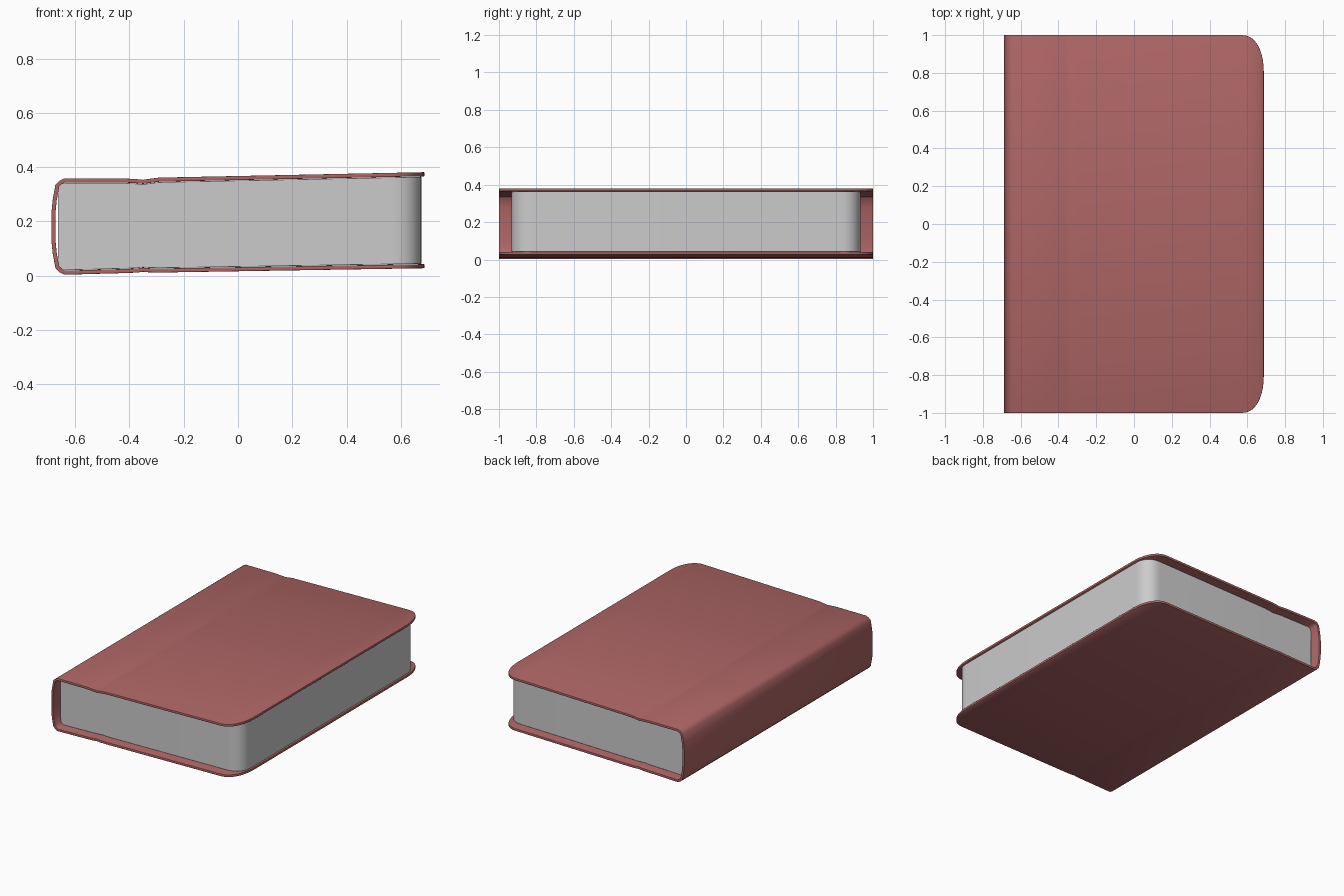
import bpy, bmesh, math

if "Cube" in bpy.data.objects:
    bpy.data.objects.remove(bpy.data.objects["Cube"])


def corner(x0, x1, w0, w1, n=10, p=2.2):
    """Stations (x, half width) round the fore-edge corner."""
    out = []
    for i in range(n + 1):
        t = math.pi / 2 * i / n
        out.append((x0 + (x1 - x0) * math.sin(t) ** (2 / p),
                    w1 + (w0 - w1) * max(math.cos(t), 0) ** (2 / p)))
    return out


def interp(pts, x):
    for (xa, za), (xb, zb) in zip(pts, pts[1:]):
        if x <= xb:
            return za + (zb - za) * (x - xa) / (xb - xa)
    return pts[-1][1]


def finish(name, bm):
    me = bpy.data.meshes.new(name)
    bm.to_mesh(me)
    bm.free()
    ob = bpy.data.objects.new(name, me)
    bpy.context.collection.objects.link(ob)
    return ob


def smooth(ob):
    bpy.ops.object.select_all(action='DESELECT')
    bpy.context.view_layer.objects.active = ob
    ob.select_set(True)
    bpy.ops.object.shade_smooth_by_angle(angle=math.radians(35))


# Outer height of both boards along x, with the hinge groove
top = [(-0.64, 0.358), (-0.42, 0.358), (-0.37, 0.355), (-0.35, 0.353),
       (-0.33, 0.356), (-0.29, 0.361), (0.687, 0.381)]
bottom = [(-0.64, 0.003), (-0.42, 0.009), (-0.37, 0.011), (-0.35, 0.014),
          (-0.33, 0.012), (-0.29, 0.011), (0.687, 0.027)]
spine = [(-0.658, 0.350), (-0.673, 0.335), (-0.683, 0.28), (-0.688, 0.23),
         (-0.688, 0.13), (-0.683, 0.08), (-0.673, 0.028), (-0.658, 0.012)]

# Cover: one strip wrapped over the top board, spine and bottom board
rounding = corner(0.57, 0.687, 1.0, 0.80)
flat = [(x, 1.0) for x, z in top[:-1]]
board = flat + rounding
path = [(x, w, interp(top, x)) for x, w in reversed(board)]
path += [(x, 1.0, z) for x, z in spine]
path += [(x, w, interp(bottom, x)) for x, w in board]
bm = bmesh.new()
rows = [(bm.verts.new((x, -w, z)), bm.verts.new((x, w, z))) for x, w, z in path]
for a, b in zip(rows, rows[1:]):
    bm.faces.new((a[0], a[1], b[1], b[0]))
cover = finish("cover", bm)
sol = cover.modifiers.new("thickness", 'SOLIDIFY')
sol.thickness = 0.015
sol.offset = -1
sol.use_even_offset = True
bev = cover.modifiers.new("soft_edges", 'BEVEL')
bev.width = 0.004
bev.segments = 2
bev.limit_method = 'ANGLE'
bev.angle_limit = math.radians(50)
mat = bpy.data.materials.new("cover_red")
mat.diffuse_color = (0.42, 0.13, 0.13, 1)
mat.use_nodes = True
mat.node_tree.nodes["Principled BSDF"].inputs["Base Color"].default_value = mat.diffuse_color
cover.data.materials.append(mat)
smooth(cover)

# Page block: rectangular sections lofted along x between the boards
sections = [(-0.664, 0.934, 0.036, 0.330), (-0.655, 0.934, 0.026, 0.338)]
for x, w in [(x, 0.934) for x, z in top[:-1]] + corner(0.57, 0.676, 0.934, 0.83):
    sections.append((x, w, interp(bottom, x) + 0.0165, interp(top, x) - 0.0165))
bm = bmesh.new()
rings = [[bm.verts.new(c) for c in ((x, -w, lo), (x, w, lo), (x, w, hi), (x, -w, hi))]
         for x, w, lo, hi in sections]
for a, b in zip(rings, rings[1:]):
    for i in range(4):
        j = (i + 1) % 4
        bm.faces.new((a[i], a[j], b[j], b[i]))
bm.faces.new(rings[0])
bm.faces.new(rings[-1])
bmesh.ops.recalc_face_normals(bm, faces=bm.faces)
pages = finish("pages", bm)
bev = pages.modifiers.new("soft_edges", 'BEVEL')
bev.width = 0.006
bev.segments = 2
bev.limit_method = 'ANGLE'
bev.angle_limit = math.radians(50)
smooth(pages)
